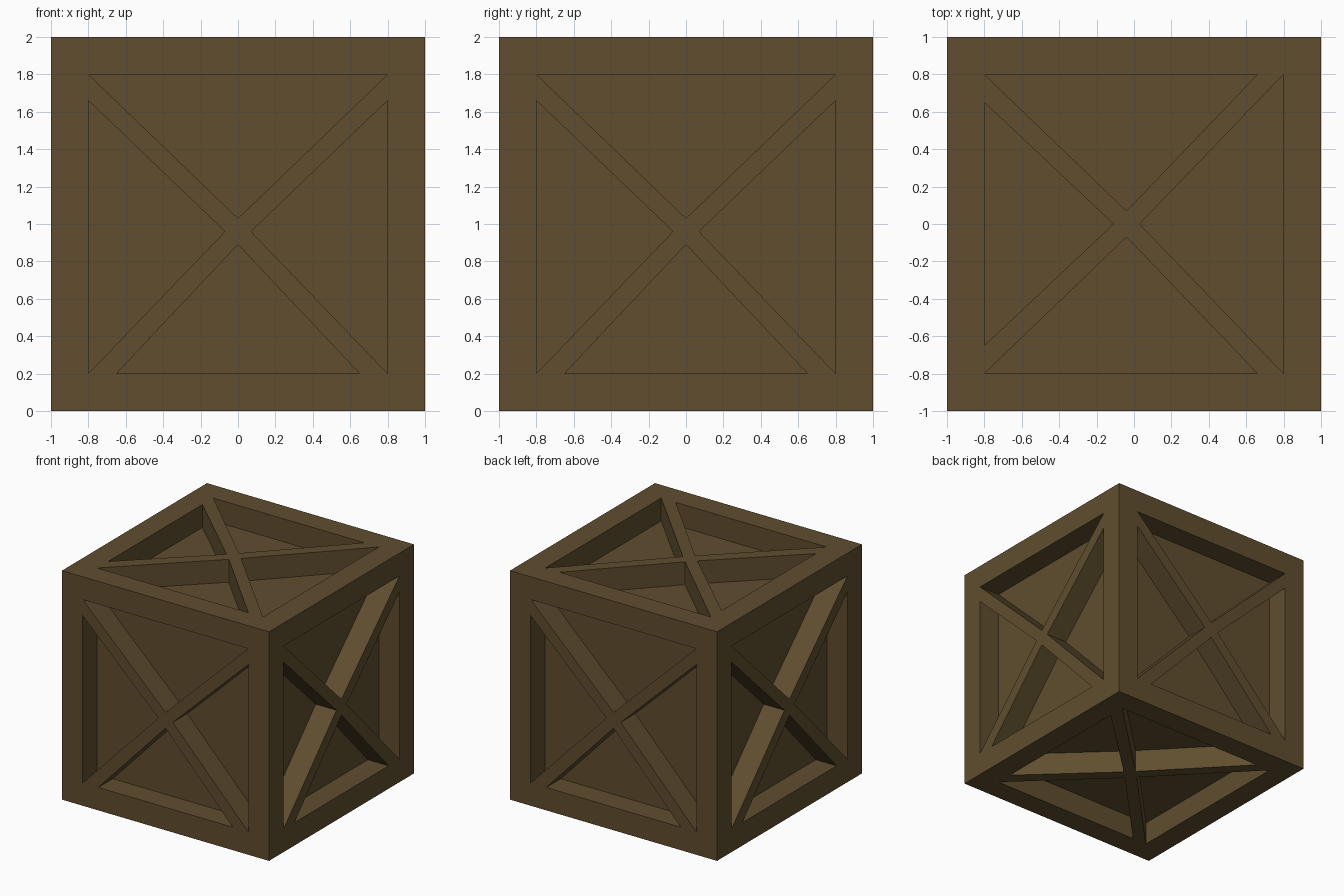
import bpy, bmesh
from mathutils import Vector

if "Cube" in bpy.data.objects:
    bpy.data.objects.remove(bpy.data.objects["Cube"])

wood = bpy.data.materials.new("brown_wood")
wood.diffuse_color = (0.115, 0.075, 0.028, 1)
wood.use_nodes = True
wood.node_tree.nodes["Principled BSDF"].inputs["Base Color"].default_value = wood.diffuse_color

DEPTH = 0.2
OUTER = [(1, 1), (-1, 1), (-1, -1), (1, -1)]
# Triangular pockets between the cross braces: two rim corners and the apex
POCKETS = [
    [(0.8, 0.8), (-0.8, 0.8), (0, 0.03)],
    [(-0.8, 0.66), (-0.8, -0.8), (-0.07, -0.04)],
    [(-0.65, -0.8), (0.65, -0.8), (0, -0.11)],
    [(0.8, -0.8), (0.8, 0.66), (0.07, -0.04)],
]
X, Y, Z = Vector((1, 0, 0)), Vector((0, 1, 0)), Vector((0, 0, 1))

bm = bmesh.new()


def add_side(n, up):
    """One crate side: frame, cross braces and four recessed panels."""
    right = up.cross(n)

    def vert(p, d=0.0):
        return bm.verts.new(right * p[0] + up * p[1] + n * (1 - d) + Z)

    rim = [vert(p) for p in OUTER]
    tops = [[vert(p) for p in tri] for tri in POCKETS]
    for i in range(4):
        j = (i + 1) % 4
        a, b, apex = tops[i]
        a2, _, apex2 = tops[j]
        bm.faces.new((rim[i], rim[j], b, a))      # frame board
        bm.faces.new((rim[j], a2, b))             # frame corner
        bm.faces.new((b, a2, apex2, apex))        # brace arm
        # recessed panel and its walls
        low = [vert(p, DEPTH) for p in POCKETS[i]]
        bm.faces.new(low)
        for k in range(3):
            m = (k + 1) % 3
            bm.faces.new((tops[i][k], tops[i][m], low[m], low[k]))
    bm.faces.new([t[2] for t in tops])            # brace crossing


# Upright sides share one direction; top and bottom turn along x
for normal, up in ((-Y, Z), (Y, Z), (X, Z), (-X, Z), (Z, X), (-Z, -X)):
    add_side(normal, up)
bmesh.ops.remove_doubles(bm, verts=bm.verts[:], dist=1e-4)

mesh = bpy.data.meshes.new("crate")
bm.to_mesh(mesh)
bm.free()
mesh.materials.append(wood)
bpy.context.collection.objects.link(bpy.data.objects.new("crate", mesh))
